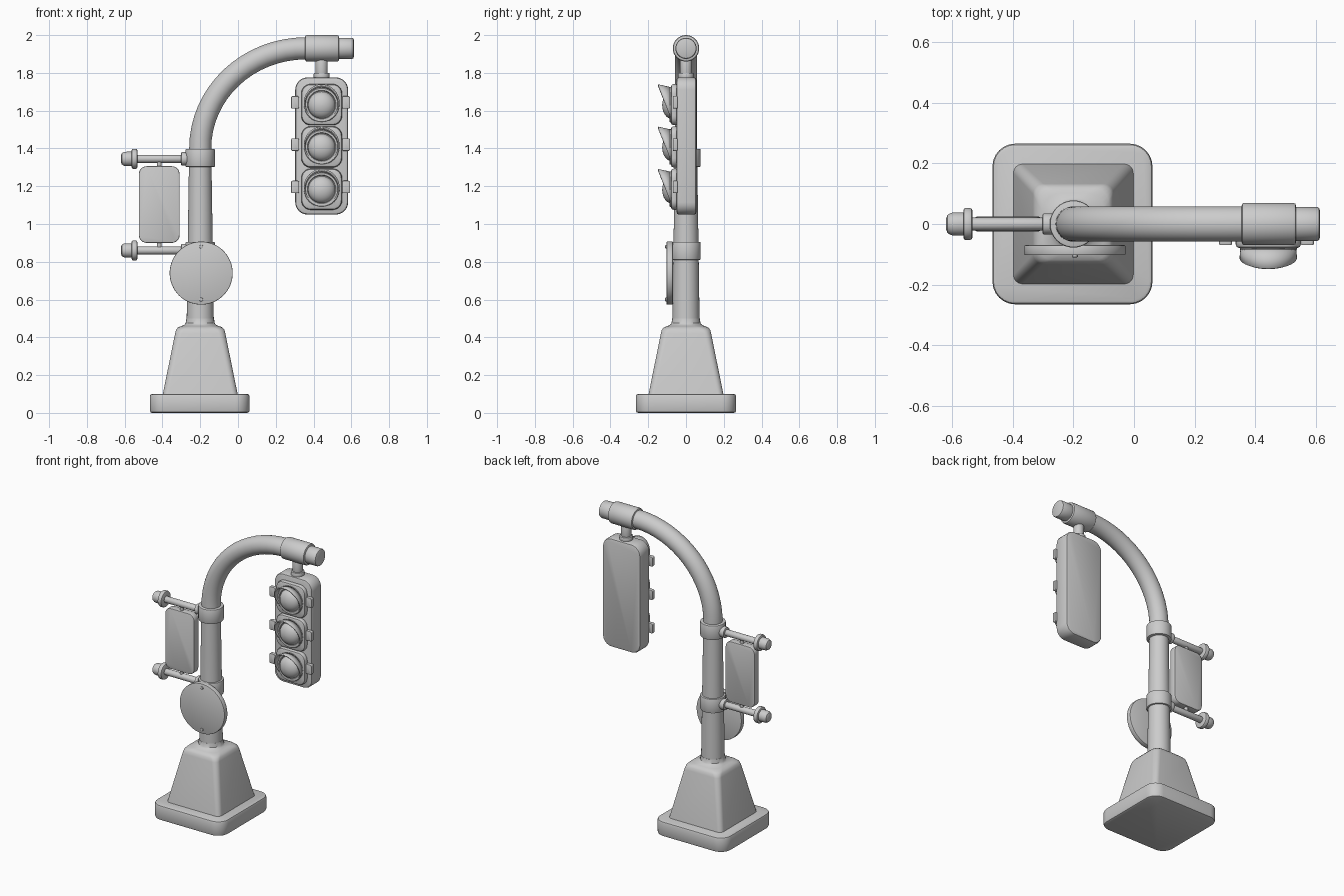
import bpy, bmesh
from math import sin, cos, pi, radians
from mathutils import Vector

if "Cube" in bpy.data.objects:
    bpy.data.objects.remove(bpy.data.objects["Cube"])

AX = {'Z': lambda u, v, h: (u, v, h), 'X': lambda u, v, h: (h, u, v), 'Y': lambda u, v, h: (u, -h, v)}
PX = -0.2      # pole axis
SX = 0.443     # signal axis


def loft(name, rings, caps=True, closed=True, angle=35):
    bm = bmesh.new()
    vs = [[bm.verts.new(p) for p in r] for r in rings]
    n = len(vs[0])
    for a, b in zip(vs, vs[1:]):
        for i in range(n if closed else n - 1):
            j = (i + 1) % n
            bm.faces.new((a[i], a[j], b[j], b[i]))
    if caps:
        bm.faces.new(vs[0][::-1])
        bm.faces.new(vs[-1])
    bmesh.ops.recalc_face_normals(bm, faces=bm.faces)
    me = bpy.data.meshes.new(name)
    bm.to_mesh(me)
    bm.free()
    ob = bpy.data.objects.new(name, me)
    bpy.context.collection.objects.link(ob)
    bpy.ops.object.select_all(action='DESELECT')
    ob.select_set(True)
    bpy.context.view_layer.objects.active = ob
    bpy.ops.object.shade_smooth_by_angle(angle=radians(angle))
    return ob


def place(axis, c, pts):
    return [Vector(c) + Vector(AX[axis](*p)) for p in pts]


def lathe(name, c, axis, profile, n=32):
    """profile of (radius, height along axis)"""
    return loft(name, [place(axis, c, [(r * cos(2 * pi * i / n), r * sin(2 * pi * i / n), h)
                                       for i in range(n)]) for r, h in profile])


def rod(name, c, axis, r, h0, h1, b=0.006, n=32):
    return lathe(name, c, axis, [(r - b, h0), (r - b * .3, h0 + b * .3), (r, h0 + b),
                                 (r, h1 - b), (r - b * .3, h1 - b * .3), (r - b, h1)], n)


def rrect(hu, hv, r, h, n=6):
    pts = []
    for k, (su, sv) in enumerate([(1, 1), (-1, 1), (-1, -1), (1, -1)]):
        for i in range(n + 1):
            a = pi / 2 * (k + i / n)
            pts.append((su * (hu - r) + r * cos(a), sv * (hv - r) + r * sin(a), h))
    return pts


def slab(name, c, axis, hu, hv, r, h0, h1, b=0.012):
    """rounded rectangle slab with rounded rims"""
    steps = [(b, 0), (b * .3, b * .3), (0, b)]
    prof = [(i, h0 + d) for i, d in steps] + [(i, h1 - d) for i, d in steps[::-1]]
    return loft(name, [place(axis, c, rrect(hu - i, hv - i, max(r - i, .002), h)) for i, h in prof])


# base plinth and tapered pedestal
slab("base_plinth", (PX - .003, 0, 0), 'Z', .264, .265, .075, 0, .1, .012)
ped = [(.09, .199, .03), (.105, .197, .03), (.42, .133, .035), (.44, .128, .04),
       (.452, .118, .05), (.459, .102, .06), (.465, .085, .07), (.475, .077, .075), (.5, .073, .0725)]
loft("pedestal", [place('Z', (PX, 0, 0), rrect(h, h, r, z)) for z, h, r in ped])

# pole and curved arm as one swept tube
path = [((PX, .48), .072, 0), ((PX, .9), .066, 0)]
for i in range(17):
    t = pi / 2 * i / 16
    path.append(((.36 - .56 * cos(t), 1.4 + .53 * sin(t)), .0585, t))
path.append(((.5, 1.93), .0585, pi / 2))
rings = []
for (x, z), r, t in path:
    rings.append([(x + r * cos(a) * cos(t), r * sin(a), z - r * cos(a) * sin(t))
                  for a in (2 * pi * i / 32 for i in range(32))])
loft("pole_and_arm", rings)

# arm end coupling, cap and hanger
rod("arm_coupling", (0, 0, 1.93), 'X', .07, .355, .535, .01)
rod("arm_end_cap", (0, 0, 1.93), 'X', .056, .52, .613, .01)
rod("hanger_stem", (SX, 0, 0), 'Z', .032, 1.77, 1.88, .003)
rod("hanger_collar", (SX, 0, 0), 'Z', .042, 1.765, 1.8, .006)

# pole clamps with sign brackets
for tag, zc, zr in (("upper", 1.35, 1.345), ("lower", .858, .86)):
    rod(tag + "_clamp", (PX, 0, zc), 'Z', .078, -.048, .048, .006)
    c = (0, 0, zr)
    rod(tag + "_bracket_boss", c, 'X', .035, -.302, -.26)
    rod(tag + "_bracket_rod", c, 'X', .021, -.56, -.26)
    rod(tag + "_finial_flange", c, 'X', .053, -.563, -.533, .008)
    lathe(tag + "_finial_tip", c, 'X', [(.018, -.62), (.03, -.615), (.037, -.603), (.038, -.58), (.038, -.55)])
    rod(tag + "_sign_pin", (-.417, 0, zr), 'Z', .012, *((-.06, 0) if tag == "upper" else (0, .06)), .002, 16)

# hanging sign panel
slab("sign_panel", (-.417, 0, 1.103), 'Y', .108, .203, .042, -.024, .024, .005)

# round sign plate with bolts
rod("round_sign", (PX + .005, 0, .74), 'Y', .167, .07, .103, .004, 64)
for z in (.6, .88):
    rod("round_sign_bolt", (PX + .005, 0, z), 'Y', .01, .09, .11, .003, 16)

# signal housing
slab("signal_housing", (SX, 0, 1.413), 'Y', .14, .363, .065, -.055, .05, .012)

# three lamps: bezel panel, ring, lens, visor, side clips
for zc in (1.632, 1.408, 1.184):
    c = (SX, 0, zc)
    slab("lamp_bezel", c, 'Y', .108, .109, .05, .04, .08, .014)
    lathe("lens_ring", c, 'Y', [(.094, .07), (.094, .084), (.09, .088), (.076, .088), (.072, .08)])
    dome = [(.072 * cos(pi / 2 * i / 8), .076 + .05 * sin(pi / 2 * i / 8)) for i in range(8)]
    lathe("lens", (SX, 0, zc - .003), 'Y', dome + [(.002, .126)])
    rows = []
    for s in (0, .5, 1):
        row = []
        for i in range(33):
            a = radians(-48 + 276 * i / 32)
            d = .004 + .066 * (sin(a) + .743) / 1.743 * s
            r = .088 + .09 * d
            row.append((r * cos(a), r * sin(a) + .13 * d, .078 + d))
        rows.append(place('Y', c, row))
    visor = loft("lamp_visor", rows, caps=False, closed=False)
    m = visor.modifiers.new("thickness", 'SOLIDIFY')
    m.thickness = .008
    m.offset = 0
    for s in (-1, 1):
        slab("side_clip", (SX - .006 + s * .135, 0, zc + .012), 'Y', .021, .033, .008, .045, .07, .004)
